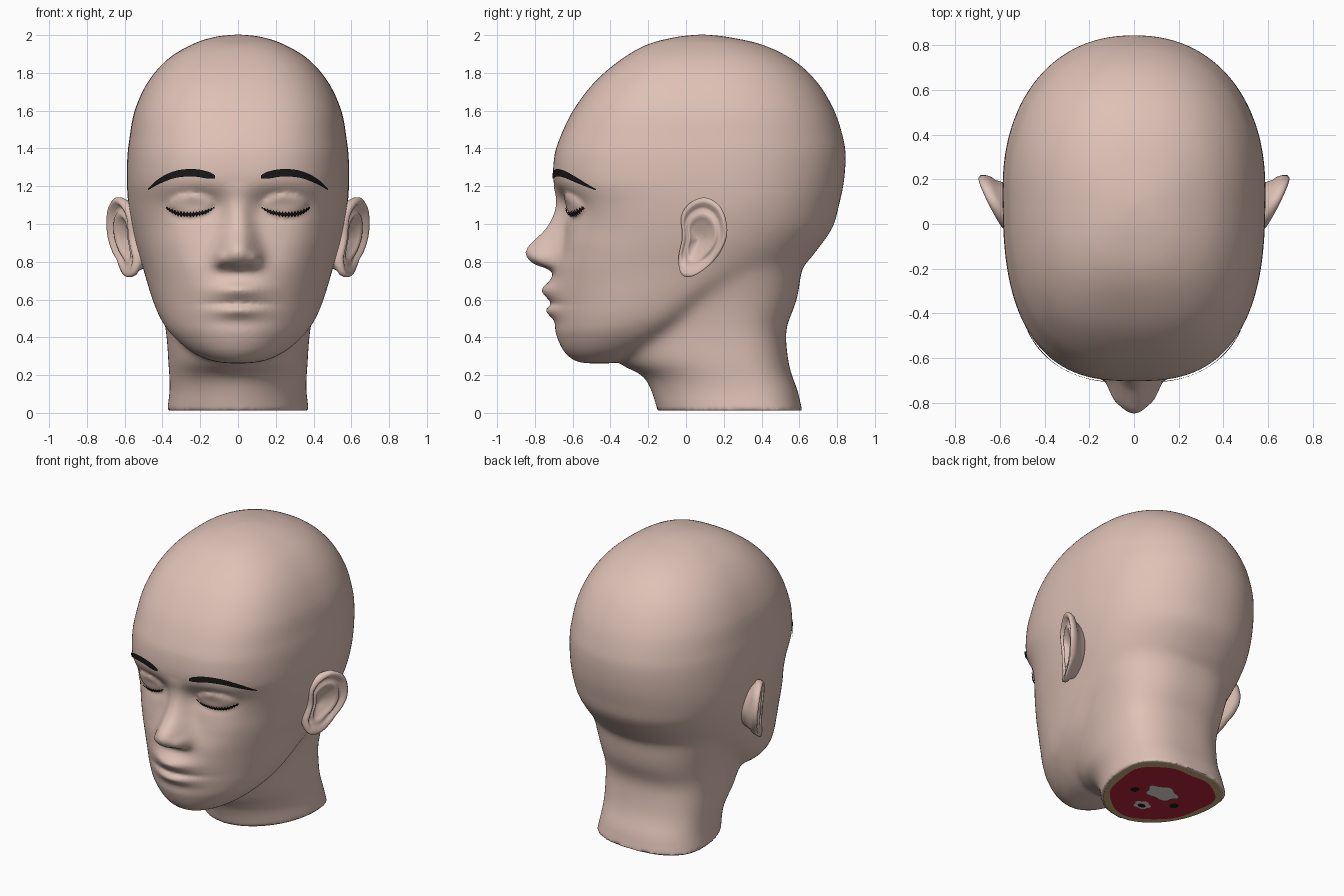
import bpy, bmesh, math
from mathutils import Vector
from mathutils.bvhtree import BVHTree

if "Cube" in bpy.data.objects:
    bpy.data.objects.remove(bpy.data.objects["Cube"])


def material(name, r, g, b):
    m = bpy.data.materials.new(name)
    m.diffuse_color = (r, g, b, 1)
    m.use_nodes = True
    m.node_tree.nodes["Principled BSDF"].inputs["Base Color"].default_value = m.diffuse_color
    return m


SKIN = material("skin", 0.73, 0.535, 0.465)
HAIR = material("black hair", 0.010, 0.010, 0.010)
FLESH = material("red flesh", 0.48, 0.018, 0.042)
FAT = material("tan fat", 0.58, 0.40, 0.19)
BONE = material("grey bone", 0.78, 0.74, 0.69)


def make(name, bm, mat, smooth=True):
    me = bpy.data.meshes.new(name)
    bm.to_mesh(me)
    bm.free()
    ob = bpy.data.objects.new(name, me)
    bpy.context.collection.objects.link(ob)
    me.materials.append(mat)
    for p in me.polygons:
        p.use_smooth = smooth
    return ob


def spline(rows, t, closed=False):
    """Catmull-Rom through rows, t counted in rows."""
    n = len(rows)
    i = int(t) if closed else min(int(t), n - 2)
    u = t - i
    pick = (lambda k: rows[k % n]) if closed else (lambda k: rows[max(0, min(n - 1, k))])
    a, b, c, d = pick(i - 1), pick(i), pick(i + 1), pick(i + 2)
    return [q + 0.5 * u * (r - p + u * (2*p - 5*q + 4*r - s + u * (3*(q - r) + s - p)))
            for p, q, r, s in zip(a, b, c, d)]


def lookup(tab, z):
    for (z0, v0), (z1, v1) in zip(tab, tab[1:]):
        if z0 <= z <= z1:
            return v0 + (v1 - v0) * (z - z0) / (z1 - z0)
    return 0.0


def bump(x, z, cx, cz, sx, sz):
    return math.exp(-((x - cx) / sx) ** 2 - ((z - cz) / sz) ** 2)


NOSE = [(.74, 0), (.765, .04), (.78, .095), (.80, .135), (.82, .16), (.845, .18), (.87, .177),
        (.89, .168), (.93, .135), (.97, .10), (1.02, .07), (1.065, .05), (1.15, .018), (1.22, 0)]


def face(x, z):
    """Outward relief of the face."""
    x = abs(x)
    w = .105 - .035 * max(0, min(1, (z - .84) / .2))
    f = lookup(NOSE, z) * math.exp(-(x / w) ** 2.5)
    f += .035 * bump(x, z, .092, .815, .032, .038)          # nostril wings
    f -= .015 * bump(x, z, .045, .775, .022, .012)          # nostrils
    f += .03 * bump(x, z, 0, .60, .20, .13)                 # muzzle
    f += .047 * bump(x, z, 0, .650, .13, .040)              # upper lip
    f += .028 * bump(x, z, 0, .54, .12, .030)               # lower lip
    f -= .026 * bump(x, z, 0, .578, .17, .012)              # mouth line
    f -= .008 * bump(x, z, 0, .475, .14, .03)               # chin hollow
    f += .012 * bump(x, z, .34, .90, .12, .10)              # cheekbone
    f -= .05 * bump(x, z, .22, 1.10, .13, .075)             # eye socket
    lid = 1 - ((x - .25) / .12) ** 2 - ((z - 1.10) / .062) ** 2
    return f + (.05 * math.sqrt(lid) if lid > 0 else 0)     # closed lid


def section(row, a, pf, pb):
    z, front, back, w, c = row
    s, k = math.sin(a), math.cos(a)
    b, p = (c - front, pf) if s < 0 else (back - c, pb)
    r = (abs(k / w) ** p + abs(s / b) ** p) ** (-1 / p)
    return r * k, c + r * s


def loft(bm, rows, n, rings, relief=None):
    prev = None
    for i in range(rings + 1):
        row = spline(rows, i / rings * (len(rows) - 1))
        z = row[0]
        pf = 2 + .7 * max(0, min(1, (z - .4) / .8)) if relief else 1.95
        ring = []
        for j in range(n):
            t = -1 + 2 * j / n
            a = -math.pi / 2 + math.pi * (.55 * t + .45 * t ** 3)
            x, y = section(row, a, pf, 2.2 if relief else 2.5)
            if relief and math.sin(a) < 0:
                y -= relief(x, z)
            ring.append(bm.verts.new((x, y, z)))
        if prev:
            for j in range(n):
                k = (j + 1) % n
                bm.faces.new((prev[j], prev[k], ring[k], ring[j]))
        else:
            bm.faces.new(ring[::-1])
        prev = ring
    bm.faces.new(prev)


# rows: height, front y, back y, half width, y of widest point
HEAD = [(.262, -.50, -.42, .03, -.46), (.268, -.56, -.35, .10, -.44), (.29, -.61, -.25, .18, -.40),
        (.34, -.655, -.15, .27, -.33), (.42, -.685, -.03, .36, -.24), (.50, -.69, .08, .415, -.15),
        (.60, -.69, .22, .455, -.06), (.70, -.695, .45, .485, .02), (.78, -.69, .62, .507, .06),
        (.87, -.665, .70, .535, .10), (.98, -.645, .775, .56, .13), (1.1, -.655, .81, .58, .15),
        (1.22, -.70, .835, .588, .15), (1.35, -.698, .845, .586, .15), (1.45, -.67, .833, .575, .15),
        (1.6, -.598, .785, .547, .14), (1.75, -.485, .695, .478, .13), (1.87, -.345, .565, .375, .12),
        (1.95, -.205, .40, .245, .11), (1.99, -.05, .22, .125, .09), (2.003, .075, .095, .01, .085)]
NECK = [(.012, -.15, .615, .375, .33), (.12, -.185, .59, .362, .30), (.20, -.235, .56, .365, .27),
        (.255, -.34, .545, .37, .25), (.36, -.40, .532, .375, .23), (.45, -.40, .53, .385, .20),
        (.58, -.40, .582, .41, .17), (.70, -.35, .605, .445, .14), (.80, -.30, .61, .475, .12),
        (.90, -.20, .60, .47, .12)]

# head and neck, fused into one skin
bm = bmesh.new()
loft(bm, HEAD, 220, 200, face)
loft(bm, NECK, 120, 60)
head = make("head_and_neck", bm, SKIN)


def bake(ob):
    dg = bpy.context.evaluated_depsgraph_get()
    me = bpy.data.meshes.new_from_object(ob.evaluated_get(dg))
    ob.modifiers.clear()
    ob.data = me
    return me


rem = head.modifiers.new("fuse", 'REMESH')
rem.mode = 'VOXEL'
rem.voxel_size = 0.0125
sm = head.modifiers.new("soften", 'SMOOTH')
sm.factor = 0.5
sm.iterations = 4
skin_mesh = bake(head)

# blend the jaw and skull softly into the neck
group = head.vertex_groups.new(name="neck_blend")
for v in skin_mesh.vertices:
    x, y, z = v.co
    wz = max(0, min(1, (z - .10) / .1, (1.0 - z) / .15))
    wy = max(0, min(1, (y + .36) / .12))
    if wz * wy > 0:
        group.add([v.index], wz * wy, 'REPLACE')
blend = head.modifiers.new("blend", 'SMOOTH')
blend.vertex_group = "neck_blend"
blend.factor = 0.6
blend.iterations = 90
skin_mesh = bake(head)
skin_mesh.materials.clear()
skin_mesh.materials.append(SKIN)
for p in skin_mesh.polygons:
    p.use_smooth = True
    p.material_index = 0
surface = BVHTree.FromPolygons([v.co.copy() for v in skin_mesh.vertices],
                               [tuple(p.vertices) for p in skin_mesh.polygons])

# ears: dished discs following an outline (y, z)
EAR = [(.10, 1.14), (.175, 1.10), (.212, 1.02), (.215, .93), (.175, .84), (.11, .77), (.03, .722),
       (-.025, .735), (-.04, .82), (-.02, .93), (-.025, 1.04), (.02, 1.11)]
STEPS = [(r / 14, 0) for r in range(1, 15)] + [(1.0, .02), (.96, .038), (.86, .05), (.75, .09), (.65, .16)]
for side, label in ((1, "left"), (-1, "right")):
    bm = bmesh.new()
    prev, N = None, 60
    for r, sink in STEPS:
        ring = []
        for j in range(N):
            oy, oz = spline(EAR, j / N * len(EAR), True)
            y, z = .07 + (oy - .07) * r, .92 + (oz - .92) * r
            x = .57 + .5 * y + .1 * (z - .93) - sink + .03 * max(0, min(1, (.82 - z) / .08))
            if sink == 0:
                lobe = max(0, min(1, (z - .76) / .08))
                x += lobe * (.02 * math.exp(-((r - .9) / .08) ** 2)
                             + .012 * math.exp(-((r - .58) / .09) ** 2)
                             - .04 * math.exp(-(r / .4) ** 2))
                x -= .012 * math.exp(-((r - .74) / .06) ** 2) * lobe
            ring.append(bm.verts.new((side * x, y, z)))
        if prev:
            for j in range(N):
                k = (j + 1) % N
                bm.faces.new((prev[j], prev[k], ring[k], ring[j]))
        else:
            bm.faces.new(ring)
        prev = ring
    bm.faces.new(prev[::-1])
    bmesh.ops.recalc_face_normals(bm, faces=bm.faces)
    make(label + "_ear", bm, SKIN)


def strip(name, pts, n, lift, jag=0.0):
    """Thin plate laid on the face along (x, z, half height) points."""
    for side, label in ((1, "left_"), (-1, "right_")):
        bm = bmesh.new()
        prev = None
        for i in range(n + 1):
            x, z, h = spline(pts, i / n * (len(pts) - 1))
            h *= 1 + jag * math.cos(i * math.pi)
            col = []
            for k in range(5):
                zz = z + h * (k / 2 - 1)
                hit, nor, _, _ = surface.ray_cast(Vector((side * x, -2, zz)), Vector((0, 1, 0)))
                if nor.y > 0:
                    nor = -nor
                col.append(bm.verts.new(hit + nor * lift))
            if prev:
                for k in range(4):
                    q = (prev[k], col[k], col[k + 1], prev[k + 1])
                    bm.faces.new(q if side > 0 else q[::-1])
            prev = col
        make(label + name, bm, HAIR)


# eyebrows and lashes
strip("eyebrow", [(.12, 1.25, .008), (.16, 1.26, .018), (.24, 1.272, .019), (.33, 1.262, .018),
                  (.41, 1.228, .014), (.47, 1.185, .004)], 30, .009)
strip("lashes", [(.125, 1.09, .004), (.18, 1.066, .008), (.25, 1.055, .009), (.32, 1.062, .010),
                 (.375, 1.09, .006)], 36, .01, .6)


# cut face of the neck, layered plates facing down
def plate(name, mat, z, cx, cy, outline):
    bm = bmesh.new()
    vs = [bm.verts.new((cx + x, cy + y, z)) for x, y in outline]
    f = bm.faces.new(vs)
    f.normal_update()
    if f.normal.z > 0:
        f.normal_flip()
    make(name, bm, mat, False)


def oval(rx, ry, wob=0.0):
    return [(rx * (1 + wob * math.sin(5 * a)) * math.cos(a), ry * (1 + wob * math.sin(5 * a)) * math.sin(a))
            for a in (2 * math.pi * i / 48 for i in range(48))]


def neck_outline(s, wob=0.0):
    pts = []
    for i in range(80):
        a = 2 * math.pi * i / 80
        x, y = section(NECK[0], a, 1.95, 2.5)
        k = s + wob * math.sin(7 * a)
        pts.append((x * k, (y - .24) * k))
    return pts


plate("cut_fat", FAT, .008, 0, .24, neck_outline(.965))
plate("cut_muscle", FLESH, .005, 0, .24, neck_outline(.85, .015))
plate("cut_vertebra", BONE, 0, 0, .275, oval(.11, .075, .12))
plate("cut_windpipe", BONE, .002, 0, .08, oval(.055, .045, .1))
plate("windpipe_hole", HAIR, 0, 0, .075, oval(.028, .02))
for s, label in ((-1, "right"), (1, "left")):
    plate(label + "_blood_vessel", HAIR, .002, s * .16, .20, oval(.028, .03))
